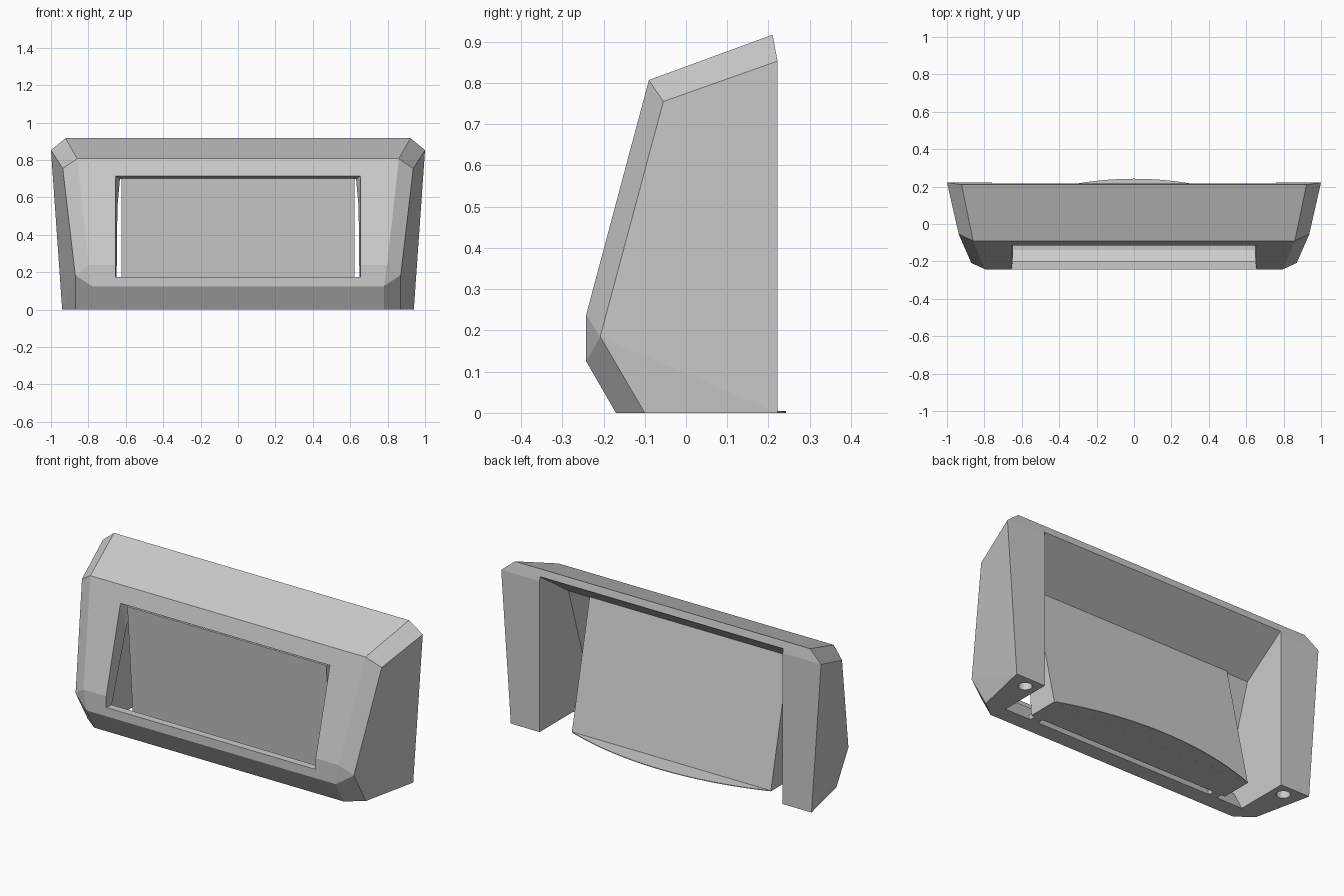
import bpy
import bmesh
import math

if "Cube" in bpy.data.objects:
    bpy.data.objects.remove(bpy.data.objects["Cube"], do_unlink=True)

grey = bpy.data.materials.new("light_grey_plastic")
grey.use_nodes = True
COLOR = (0.6, 0.6, 0.6, 1)
grey.diffuse_color = COLOR
grey.node_tree.nodes["Principled BSDF"].inputs["Base Color"].default_value = COLOR


def finish(bm, name):
    bmesh.ops.recalc_face_normals(bm, faces=bm.faces)
    mesh = bpy.data.meshes.new(name)
    bm.to_mesh(mesh)
    bm.free()
    mesh.materials.append(grey)
    ob = bpy.data.objects.new(name, mesh)
    bpy.context.collection.objects.link(ob)
    return ob


def hull(name, half):
    """Convex solid from points on +x, mirrored to -x."""
    bm = bmesh.new()
    for x, y, z in half:
        bm.verts.new((x, y, z))
        bm.verts.new((-x, y, z))
    bmesh.ops.convex_hull(bm, input=bm.verts)
    bmesh.ops.dissolve_limit(bm, angle_limit=math.radians(2),
                             verts=bm.verts, edges=bm.edges)
    return finish(bm, name)


def prism(name, outline, shift):
    """Extrude a flat outline of 3D points by a vector."""
    bm = bmesh.new()
    face = bm.faces.new([bm.verts.new(p) for p in outline])
    out = bmesh.ops.extrude_face_region(bm, geom=[face])
    verts = [g for g in out["geom"] if isinstance(g, bmesh.types.BMVert)]
    bmesh.ops.translate(bm, vec=shift, verts=verts)
    return finish(bm, name)


def cut(target, cutter):
    cutter.hide_render = True
    mod = target.modifiers.new("cut", "BOOLEAN")
    mod.operation = "DIFFERENCE"
    mod.solver = "EXACT"
    mod.object = cutter
    bpy.context.view_layer.objects.active = target
    bpy.ops.object.modifier_apply(modifier=mod.name)
    bpy.data.objects.remove(cutter, do_unlink=True)


# Chamfered outer housing
housing = hull("housing", [
    (.78, -.17, 0), (.78, -.242, .125), (.797, -.242, .238),
    (.86, -.09, .807), (.922, .21, .917),
    (.87, -.10, 0), (.87, -.208, .185), (.937, -.055, .755),
    (1, .222, .853), (.94, .222, 0),
])

# Rear cavity between the two posts
W = .76
cavity = [(-.08, -.1), (-.08, 0), (-.14, .11), (-.2, .145), (-.2, .175),
          (-.036, .7), (.22, .878), (.4, 1.003), (.4, -.1)]
cut(housing, prism("cavity_cutter", [(-W, y, z) for y, z in cavity], (2 * W, 0, 0)))

# Front window with a bevelled rim
cut(housing, hull("window_cutter", [
    (.655, -.5, .715), (.655, -.5, .175), (.655, -.115, .715), (.655, -.242, .175),
    (.62, -.085, .69), (.62, -.2, .175), (.62, 0, .69), (.62, 0, .175),
]))

# Screw holes under the posts
for side in (-1, 1):
    ring = [(side * .83 + .035 * math.cos(a), .155 + .035 * math.sin(a), -.1)
            for a in (math.tau * i / 24 for i in range(24))]
    cut(housing, prism("screw_hole_cutter", ring, (0, 0, .2)))

# Wedge panel: steep front face, slanted rear face
P = .622
section = [(.131, 0), (-.03, .715), (-.1, .7), (-.045, 0)]
prism("window_panel", [(-P, y, z) for y, z in section], (2 * P, 0, 0))

# Thin bowed lip along the panel's rear foot
radius = 1.8
arc = []
for i in range(33):
    x = P - 2 * P * i / 32
    arc.append((x, .242 - radius + math.sqrt(radius ** 2 - x ** 2), 0))
prism("rear_lip", arc, (0, 0, .004))

# Small bridges joining the panel foot to the front bar
for name, side in (("left_bridge", 1), ("right_bridge", -1)):
    outline = [(side * x, y, 0) for x, y in
               ((.55, -.09), (.6, -.09), (.6, -.04), (.55, -.04))]
    prism(name, outline, (0, 0, .03))
